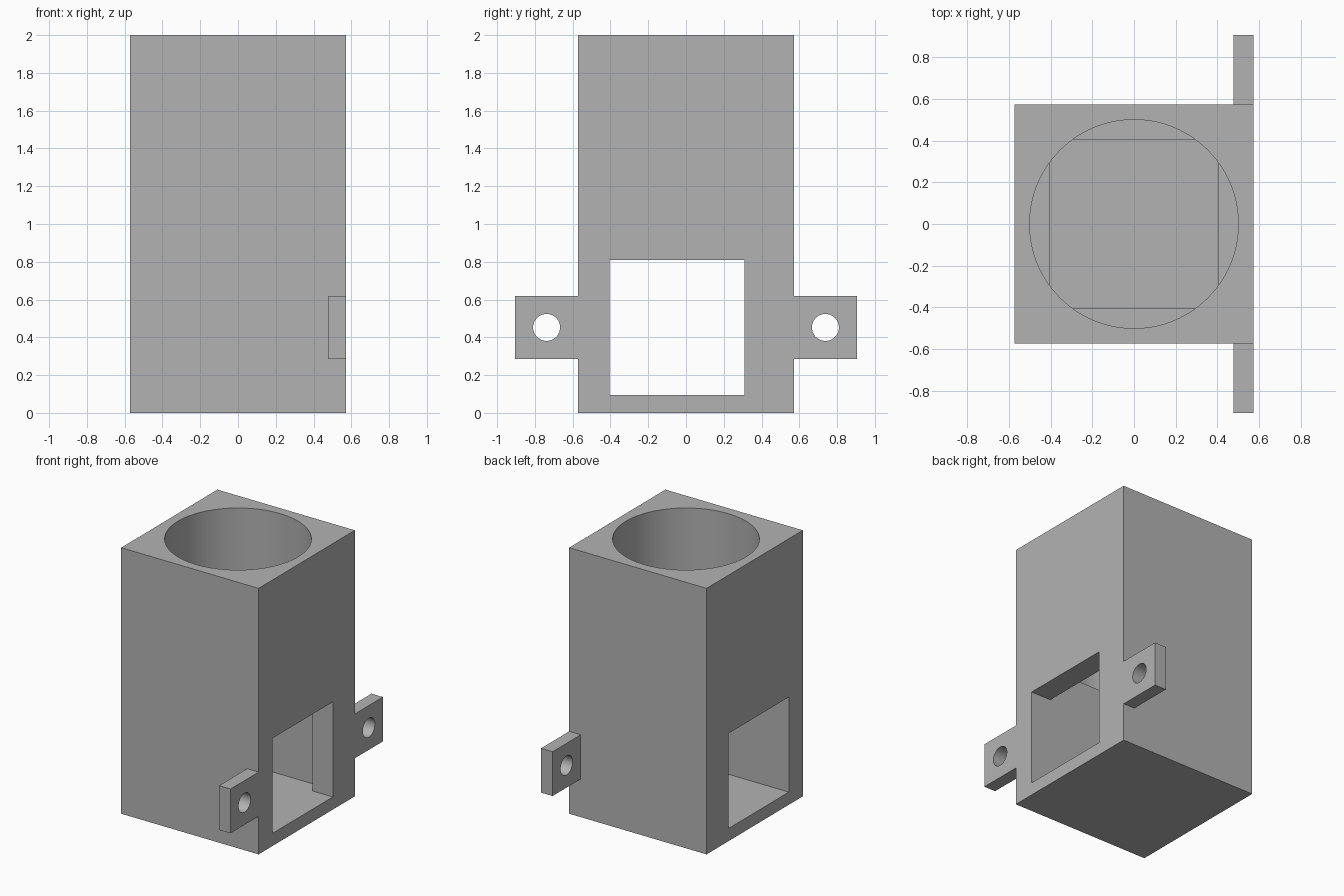
import bpy
from math import radians

cube = bpy.data.objects.get("Cube")
if cube:
    bpy.data.objects.remove(cube, do_unlink=True)

U = 1 / 21          # design unit: the housing is 42 units tall
GREY = (0.45, 0.45, 0.45, 1)

mat = bpy.data.materials.new("plain grey")
mat.use_nodes = True
mat.diffuse_color = GREY
mat.node_tree.nodes["Principled BSDF"].inputs["Base Color"].default_value = GREY


def box(name, x, y, z):
    """Box spanning the given (low, high) ranges in design units."""
    spans = (x, y, z)
    bpy.ops.mesh.primitive_cube_add(size=1, location=[(a + b) / 2 * U for a, b in spans])
    ob = bpy.context.object
    ob.name = name
    ob.scale = [(b - a) * U for a, b in spans]
    bpy.ops.object.transform_apply(location=True, rotation=True, scale=True)
    ob.data.materials.append(mat)
    return ob


def cylinder(name, radius, depth, centre, turn=0, sides=96):
    bpy.ops.mesh.primitive_cylinder_add(vertices=sides, radius=radius * U, depth=depth * U,
                                        location=[c * U for c in centre],
                                        rotation=(0, turn, 0))
    ob = bpy.context.object
    ob.name = name
    bpy.ops.object.transform_apply(location=True, rotation=True, scale=True)
    ob.data.materials.append(mat)
    return ob


def combine(target, tool, operation):
    tool.hide_render = True
    mod = target.modifiers.new(operation.lower(), 'BOOLEAN')
    mod.operation, mod.solver, mod.object = operation, 'EXACT', tool
    bpy.context.view_layer.objects.active = target
    bpy.ops.object.modifier_apply(modifier=mod.name)
    bpy.data.objects.remove(tool, do_unlink=True)


# Square housing
housing = box("housing", (-12, 12), (-12, 12), (0, 42))

# Mounting tabs flush with the left face, each with a screw hole
for side in (-1, 1):
    span = sorted((side * 11, side * 19))
    combine(housing, box("mounting_tab", (10, 12), span, (6, 13)), 'UNION')
    hole = cylinder("screw_hole", 1.5, 6, (11, side * 15.5, 9.5), radians(90), 48)
    combine(housing, hole, 'DIFFERENCE')

# Square lower chamber, round upper bore and off-centre window through both sides
combine(housing, box("chamber", (-8.5, 8.5), (-8.5, 8.5), (2, 22)), 'DIFFERENCE')
combine(housing, cylinder("bore", 10.5, 22, (0, 0, 33)), 'DIFFERENCE')
combine(housing, box("window", (-14, 14), (-8.5, 6.5), (2, 17)), 'DIFFERENCE')

# Smooth round walls, sharp corners
bpy.ops.object.select_all(action='DESELECT')
housing.select_set(True)
bpy.context.view_layer.objects.active = housing
bpy.ops.object.shade_smooth_by_angle(angle=radians(30))
